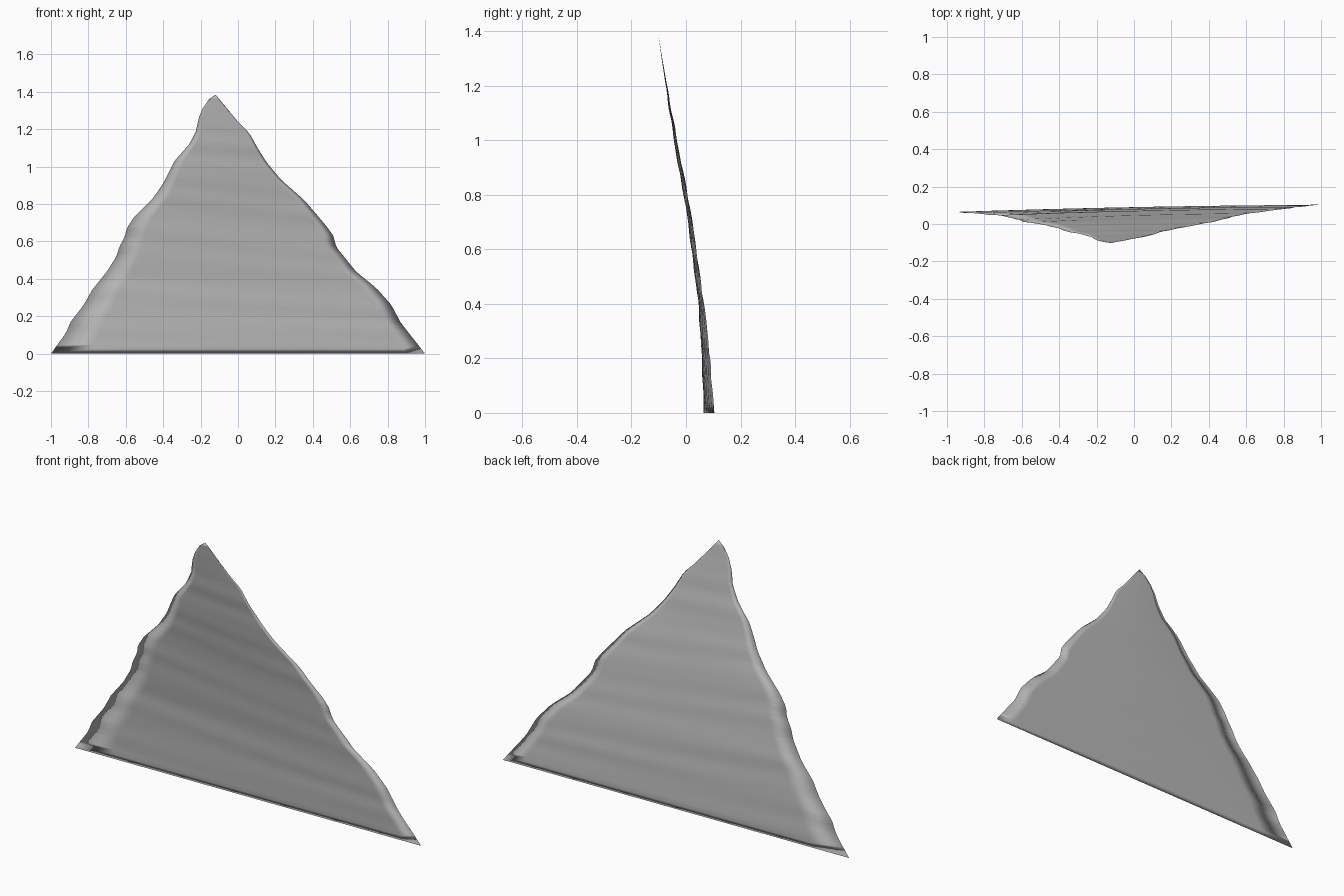
import bpy
import bmesh
import math

cube = bpy.data.objects.get("Cube")
if cube:
    bpy.data.objects.remove(cube, do_unlink=True)

HEIGHT = 1.385
ROWS = 56
COLUMNS = (-1, -.8, -.5, -.2, .1, .4, .7, .9, 1)

# Ragged side outlines as (height, x)
LEFT = [(0, -1), (.11, -.92), (.17, -.895), (.26, -.825), (.34, -.78),
        (.44, -.7), (.52, -.65), (.57, -.635), (.625, -.605), (.67, -.595),
        (.73, -.555), (.83, -.455), (.91, -.4), (1.03, -.34), (1.12, -.26),
        (1.19, -.225), (1.26, -.21), (1.315, -.187), (1.36, -.155), (HEIGHT, -.12)]
RIGHT = [(0, 1), (.165, .87), (.26, .82), (.35, .74), (.44, .63), (.57, .525),
         (.63, .51), (.685, .47), (.82, .355), (.93, .23), (1.02, .155),
         (1.09, .11), (1.18, .06), (1.24, 0), (HEIGHT, -.12)]
# Forward lean of the shard as (height, y)
LEAN = [(0, .084), (.2, .074), (.4, .056), (.6, .03), (.8, 0),
        (1, -.039), (1.2, -.071), (HEIGHT, -.102)]


def sample(profile, z):
    """Linear interpolation along a profile."""
    for (z0, a), (z1, b) in zip(profile, profile[1:]):
        if z <= z1:
            return a + (b - a) * (z - z0) / (z1 - z0)
    return profile[-1][1]


def ripple(x, z):
    """Gentle slanted strata running across the sheet."""
    s = z + .1 * x * math.sin(math.pi * z / HEIGHT)
    wave = math.sin(s * 38) + .7 * math.sin(s * 61 + 2 * x) + .8 * math.sin(s * 19 + 1)
    return .0011 * wave * min(1, z * 8, (HEIGHT - z) * 8)


def point(u, z, side):
    """Point on the front (side -1) or back (side 1) skin."""
    left, right = sample(LEFT, z), sample(RIGHT, z)
    x = left + (right - left) * (u + 1) / 2
    half = .007 * (1 - u * u) * min(1, z / .025) * min(1, (HEIGHT - z) * 2)
    y = sample(LEAN, z) + .02 * x * (1 - z / HEIGHT) + ripple(x, z) + side * half
    return x, y, z


# Two thin skins that meet along the base and the ragged rim
levels = [0, .025] + [.025 + (HEIGHT - .025) * i / ROWS for i in range(1, ROWS + 1)]
bm = bmesh.new()
for side in (-1, 1):
    grid = [[bm.verts.new(point(u, z, side)) for u in COLUMNS] for z in levels]
    for low, high in zip(grid, grid[1:]):
        for i in range(len(COLUMNS) - 1):
            quad = [low[i], low[i + 1], high[i + 1], high[i]]
            bm.faces.new(quad if side < 0 else quad[::-1])
bmesh.ops.remove_doubles(bm, verts=bm.verts, dist=.00002)
for face in bm.faces:
    face.smooth = True

mesh = bpy.data.meshes.new("stone_shard")
bm.to_mesh(mesh)
bm.free()
shard = bpy.data.objects.new("stone_shard", mesh)
bpy.context.collection.objects.link(shard)

# Plain grey stone
stone = bpy.data.materials.new("grey_stone")
stone.use_nodes = True
colour = (.5, .5, .5, 1)
stone.diffuse_color = colour
stone.node_tree.nodes["Principled BSDF"].inputs["Base Color"].default_value = colour
mesh.materials.append(stone)
